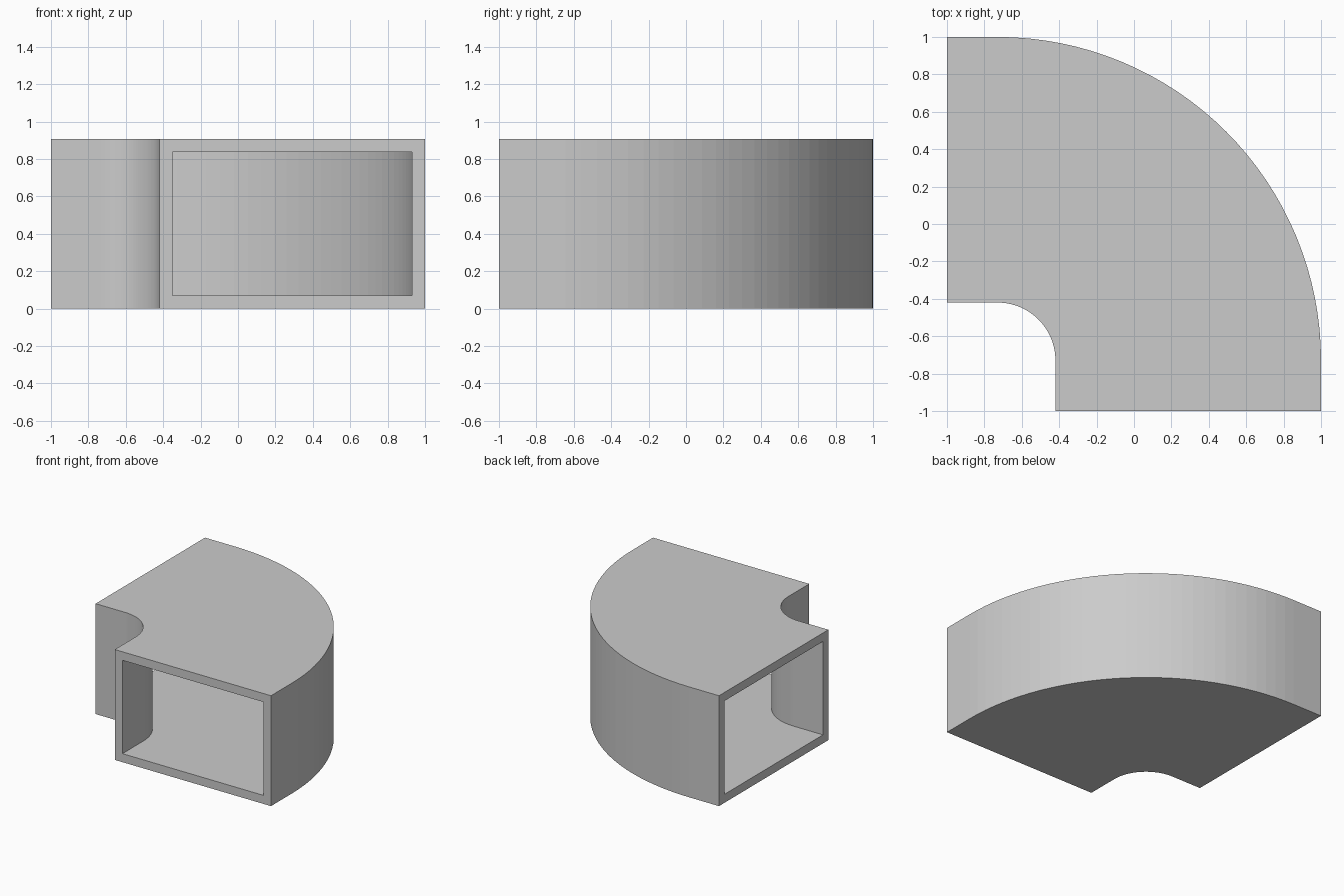
import bpy, bmesh, math
from mathutils import Vector

cube = bpy.data.objects.get("Cube")
if cube:
    bpy.data.objects.remove(cube, do_unlink=True)

# Dimensions
BEND = -0.73            # bend centre on both axes
R_IN, R_OUT = 0.31, 1.73
HEIGHT, WALL = 0.907, 0.07
SEGMENTS = 32

# Plain grey metal
grey = bpy.data.materials.new("duct grey")
grey.use_nodes = True
colour = (0.6, 0.6, 0.6, 1)
grey.diffuse_color = colour
grey.node_tree.nodes["Principled BSDF"].inputs["Base Color"].default_value = colour


def loop(inset):
    """Rectangular section as (radius, height) pairs."""
    a, b, lo, hi = R_IN + inset, R_OUT - inset, inset, HEIGHT - inset
    return [(a, lo), (b, lo), (b, hi), (a, hi)]


# Path stations: straight collar, quarter bend, straight collar
centre = Vector((BEND, BEND, 0))
stations = [(Vector((-1, BEND, 0)), math.pi / 2)]
stations += [(centre, math.pi / 2 * (1 - i / SEGMENTS)) for i in range(SEGMENTS + 1)]
stations += [(Vector((BEND, -1, 0)), 0)]

# Sweep the hollow section along the path
bm = bmesh.new()
rings = []
for base, angle in stations:
    out = Vector((math.cos(angle), math.sin(angle), 0))
    rings.append([[bm.verts.new(base + out * r + Vector((0, 0, z))) for r, z in loop(inset)]
                  for inset in (0, WALL)])

for near, far in zip(rings, rings[1:]):
    for skin in range(2):
        for i in range(4):
            j = (i + 1) % 4
            bm.faces.new((near[skin][i], near[skin][j], far[skin][j], far[skin][i]))

# Rims that close the wall thickness at both open ends
for outer, inner in (rings[0], rings[-1]):
    for i in range(4):
        j = (i + 1) % 4
        bm.faces.new((outer[i], outer[j], inner[j], inner[i]))

bmesh.ops.recalc_face_normals(bm, faces=bm.faces)
mesh = bpy.data.meshes.new("duct_elbow")
bm.to_mesh(mesh)
bm.free()
mesh.materials.append(grey)
duct = bpy.data.objects.new("duct_elbow", mesh)
bpy.context.collection.objects.link(duct)
